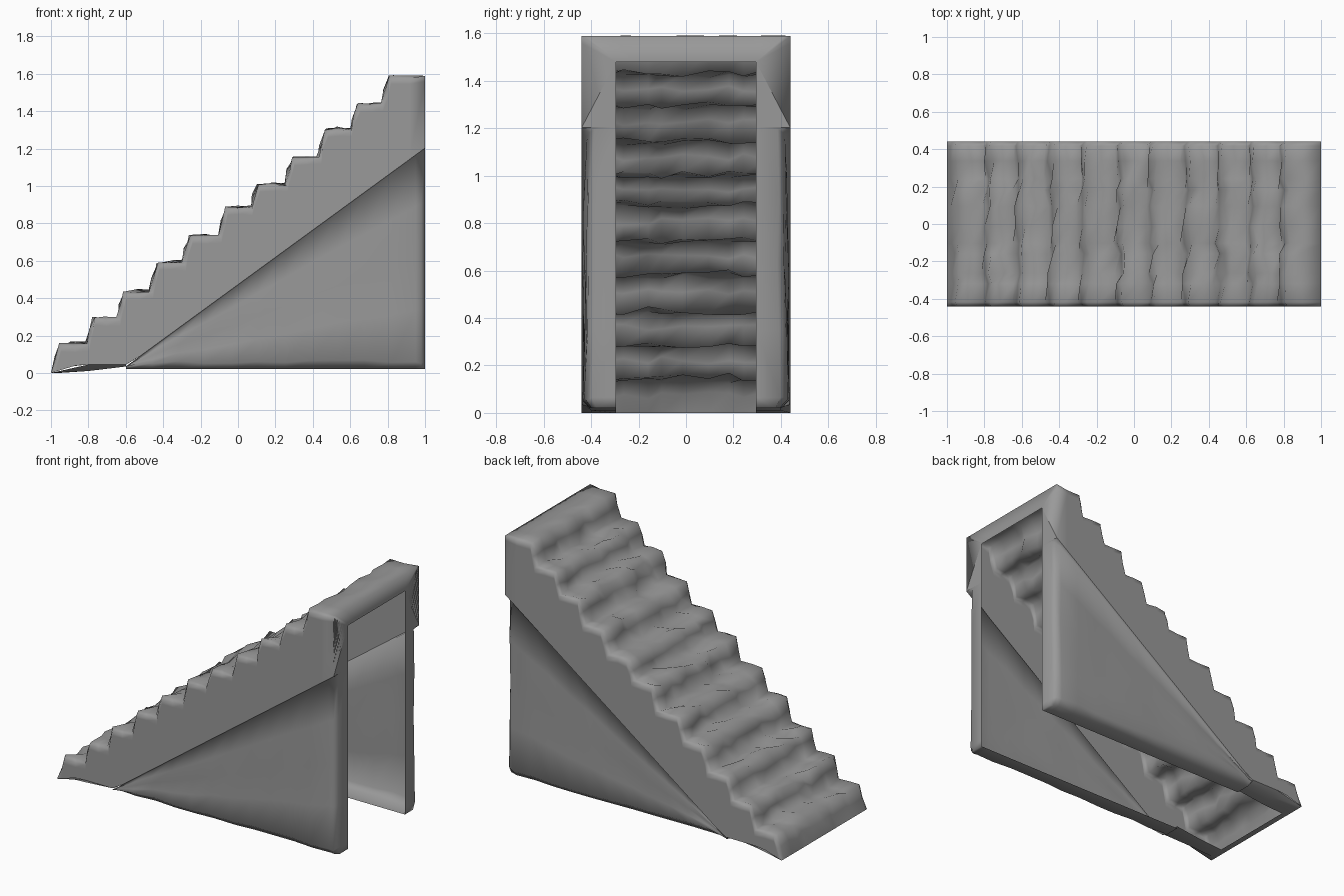
import bpy, bmesh, random

random.seed(4)
if "Cube" in bpy.data.objects:
    bpy.data.objects.remove(bpy.data.objects["Cube"])

stone = bpy.data.materials.new("grey stone")
stone.use_nodes = True
GREY = (0.32, 0.32, 0.32, 1)
stone.diffuse_color = GREY
stone.node_tree.nodes["Principled BSDF"].inputs["Base Color"].default_value = GREY

HALF, INNER = 0.44, 0.295


def sheet(name, rows):
    """Skin equal rows of points as one open, softly shaded stone surface."""
    bm = bmesh.new()
    grid = [[bm.verts.new(p) for p in row] for row in rows]
    for a, b in zip(grid, grid[1:]):
        for i in range(len(a) - 1):
            bm.faces.new((a[i], a[i + 1], b[i + 1], b[i]))
    bmesh.ops.remove_doubles(bm, verts=bm.verts, dist=0.0005)
    bmesh.ops.recalc_face_normals(bm, faces=bm.faces)
    mesh = bpy.data.meshes.new(name)
    bm.to_mesh(mesh)
    bm.free()
    ob = bpy.data.objects.new(name, mesh)
    bpy.context.collection.objects.link(ob)
    mesh.materials.append(stone)
    bpy.ops.object.select_all(action='DESELECT')
    ob.select_set(True)
    bpy.context.view_layer.objects.active = ob
    bpy.ops.object.shade_smooth_by_angle(angle=1.75)


def skirt(x):
    """Sloping lower edge of the stringers."""
    return max(0.02 * min(1, (x + 1) / 0.38), 0.02 + (x + 0.62) * 0.73)


def lifted(x):
    """Stringer edge raised above the rounded foot."""
    return max(skirt(x), min(0.045, (x + 1) * 0.3))


# Stepped outline: nose of each of the eleven uneven steps
noses = [(-0.96, 0.16), (-0.78, 0.3), (-0.615, 0.44), (-0.44, 0.595),
         (-0.265, 0.74), (-0.07, 0.89), (0.1, 1.015), (0.285, 1.16),
         (0.46, 1.31), (0.63, 1.445), (0.8, 1.592)]
corners = [(-1, 0)]
for k, (x, z) in enumerate(noses):
    end = noses[k + 1][0] - 0.033 if k < 10 else 1
    corners += [(x, z), (end, z - 0.003)]
outline = []
for (x, z), (u, w) in zip(corners, corners[1:]):
    outline += [(x, z), ((x + u) / 2, (z + w) / 2)]
outline.append(corners[-1])
LAST = len(outline) - 1


def worn(y, amount, inset=0):
    """Step outline with the noses knocked back and the rest made uneven."""
    pts = []
    for i, (x, z) in enumerate(outline):
        low = 0 if i % 4 == 2 else -0.3
        dx = amount * random.uniform(low, low + 1) + inset
        dz = amount * random.uniform(low, low + 1) + inset
        if i in (0, LAST):
            dx = dz = 0
        elif i > LAST - 4:
            dz = inset + 0.2 * abs(dz)
        pts.append((x + max(dx, 0 if i < 3 else dx), y, z - dz))
    # Top strip of the rim, turned down at the open back
    return pts + [(1, y * INNER / HALF, 1.48)]


def below(top, drop):
    """Row on the stringer face under the step edge."""
    return [(x, y, max(min(lifted(x), z), z - drop)) for x, y, z in top[:-1]] + [top[-1]]


def side_rows(side):
    """Stringer face from its lower edge up over the worn corner."""
    edge = worn(side * HALF, 0.012, 0.012)
    return [below(edge, 2), below(edge, 0.03), edge, worn(side * 0.418, 0.012)]


# Hollow flight: left and right stringers joined by worn treads
rows = side_rows(-1)
for k in range(1, 10):
    rows.append(worn(-0.418 + 0.0836 * k + random.uniform(-0.02, 0.02), 0.035))
rows += side_rows(1)[::-1]
sheet("stair_flight", rows)

# Lower wall panels with chipped edges, turned inward at the bottom and back
columns = [-0.6 + 0.142 * k for k in range(11)] + [0.95, 0.98, 1]
for side, name in ((-1, "right_wall_panel"), (1, "left_wall_panel")):
    rows = []
    for x in columns:
        rim = {0.95: 0.006, 0.98: 0.016, 1: 0.038}.get(x, 0)
        top = skirt(x)
        chip = random.uniform(0, 0.018)
        face = 0.436 - rim
        low = min(top, 0.05 + chip)
        profile = [(INNER, 0.02), (0.405 - chip - rim / 3, 0.02), (face, low)]
        for t in (0.25, 0.5, 0.75):
            profile.append((face - random.uniform(0, 0.01) * (1 + t),
                            low + (top - low) * t))
        profile += [(face - 0.012, top - 0.006), (HALF, top)]
        rows.append([(x, side * y, z) for y, z in profile])
    rows.append([(1, side * INNER, z) for x, y, z in rows[-1]])
    sheet(name, rows)

    # Upper part of the back rim beside the opening
    sheet(("right" if side < 0 else "left") + "_back_rim",
          [[(1, side * HALF, 1.2), (1, side * HALF, 1.585)],
           [(1, side * INNER, 1.2), (1, side * INNER, 1.48)]])

# Rounded lip under the foot of the flight
path = [(-1, -0.6), (-1, -0.8), (-1, -1), (1, -1), (1, -0.8), (1, -0.6)]
sheet("foot_rim", [[(x, s * HALF, lifted(x)) for s, x in path],
                   [(x, s * 0.4, skirt(x)) for s, x in path],
                   [(max(x, -0.96), s * INNER, skirt(x)) for s, x in path]])
